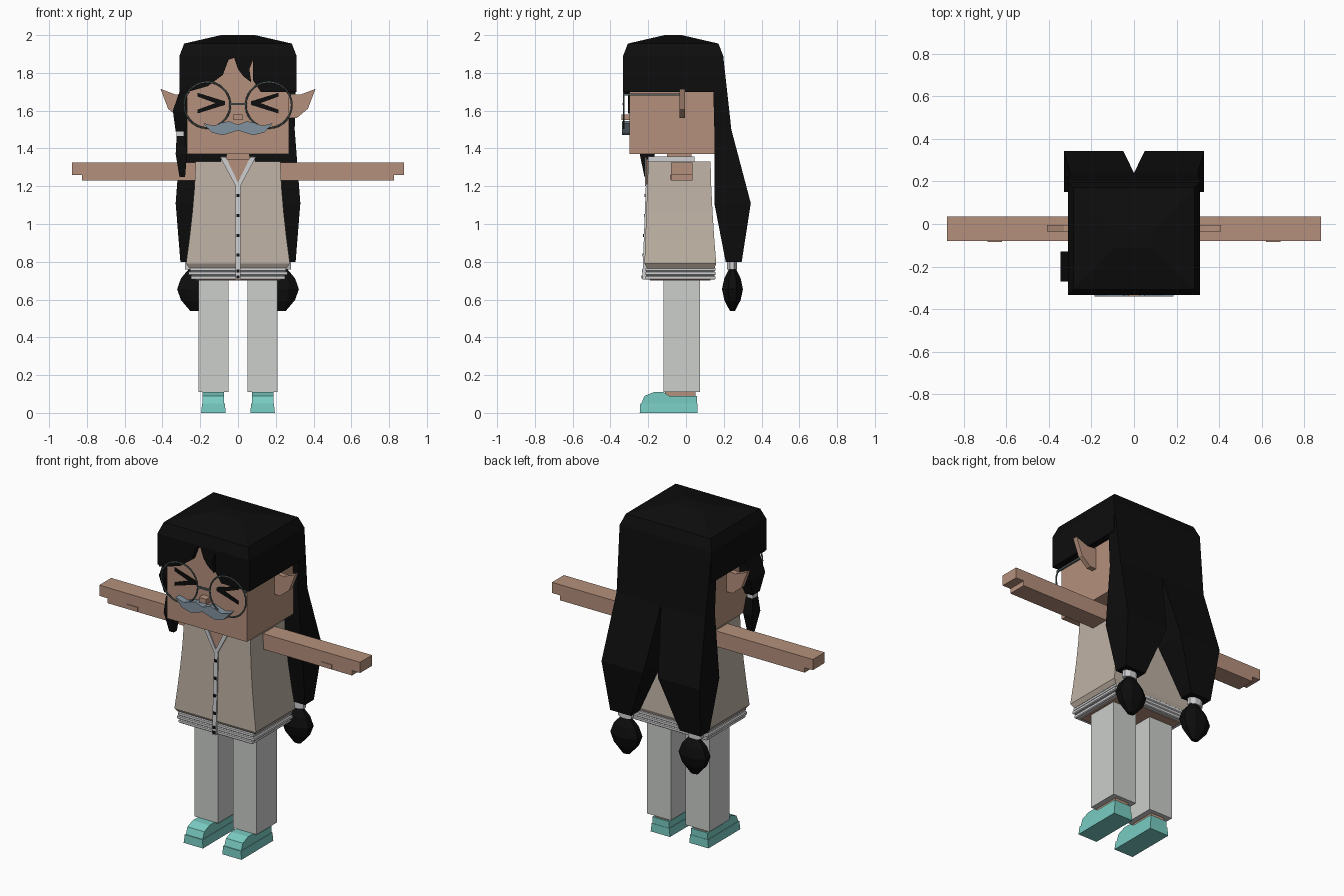
import bpy, bmesh, math
from mathutils import Matrix

if "Cube" in bpy.data.objects:
    bpy.data.objects.remove(bpy.data.objects["Cube"], do_unlink=True)

# Main levels and limits of the figure
TOP, CROWN, BROW, CHIN = 2, 1.89, 1.7, 1.37
SHOULDER, VEST_HEM, HIP, CUFF = 1.33, .79, .7, .11
HEAD_SIDE, FACE, NAPE = .27, -.3, .15
HAIR_SIDE, HAIR_FRONT, HAIR_BACK = .31, -.333, .197


def material(name, red, green, blue):
    mat = bpy.data.materials.new(name)
    mat.use_nodes = True
    mat.diffuse_color = (red, green, blue, 1)
    shader = mat.node_tree.nodes["Principled BSDF"]
    shader.inputs["Base Color"].default_value = mat.diffuse_color
    return mat


skin = material("skin", .46, .28, .2)
black = material("black hair", .004, .004, .004)
beige = material("beige vest", .51, .44, .37)
pale_grey = material("light grey trousers", .6, .62, .6)
teal = material("teal shoe", .19, .6, .54)
blue_grey = material("blue grey moustache", .22, .29, .35)
wire = material("dark wire", .09, .12, .12)
trim = material("pale trim", .63, .63, .65)


# Skin a stack of matching outlines and cap both ends
def skinned(name, mat, outlines):
    bm = bmesh.new()
    rings = [[bm.verts.new(point) for point in outline] for outline in outlines]
    for low, high in zip(rings, rings[1:]):
        for i in range(len(low)):
            bm.faces.new((low[i - 1], low[i], high[i], high[i - 1]))
    bm.faces.new(rings[0])
    bm.faces.new(rings[-1])
    bmesh.ops.recalc_face_normals(bm, faces=bm.faces)
    mesh = bpy.data.meshes.new(name)
    bm.to_mesh(mesh)
    bm.free()
    mesh.materials.append(mat)
    part = bpy.data.objects.new(name, mesh)
    bpy.context.collection.objects.link(part)
    return part


# Rectangular sections, each given as height, x range and y range
def loft(name, mat, sections):
    return skinned(name, mat, [
        [(left, front, z), (right, front, z), (right, back, z), (left, back, z)]
        for z, (left, right), (front, back) in sections])


def box(name, mat, x, y, z):
    return loft(name, mat, [(level, x, y) for level in z])


# Front outline measured from a base height, given depth along y
def plate(name, mat, base, outline, y):
    return skinned(name, mat, [[(x, depth, base + z) for x, z in outline] for depth in y])


# Faceted round form, narrower from front to back
def gem(name, mat, x, y, rings, sides=8):
    turns = [math.tau * (i + .5) / sides for i in range(sides)]
    return skinned(name, mat, [
        [(x + radius * math.cos(a), y + .6 * radius * math.sin(a), z) for a in turns]
        for z, radius in rings])


def both(half):
    return -half, half


def mirrored(part):
    modifier = part.modifiers.new("other side", "MIRROR")
    modifier.use_mirror_merge = False


# Head, neck, nose and moustache
box("head", skin, both(HEAD_SIDE), (FACE, NAPE), (CHIN, CROWN))
box("neck", skin, both(.06), (-.1, .03), (1.3, 1.4))
box("nose", skin, both(.025), (-.342, FACE), (1.55, 1.58))
mirrored(plate("moustache", blue_grey, 1.5,
               [(0, .025), (.05, .045), (.13, .02), (.185, .035),
                (.14, -.015), (.08, -.03), (0, -.005)], (-.34, FACE)))

# Tightly shut eyes, each made of an upper and a lower stroke
for flip, level in ((1, "upper"), (-1, "lower")):
    stroke = [(.07, 0), (.07, .01), (.215, .055), (.215, .035), (.12, 0)]
    mirrored(plate(level + "_eye_strokes", black, 1.64,
                   [(x, z * flip) for x, z in stroke], (FACE - .006, FACE)))

# Pointed ears
mirrored(plate("ears", skin, BROW, [(.26, -.14), (.31, -.14), (.37, -.09), (.41, .015),
                                    (.33, -.015), (.26, -.01)], (-.035, -.005)))

# Round glasses
bpy.ops.mesh.primitive_torus_add(major_radius=.122, minor_radius=.005,
                                 major_segments=28, minor_segments=6)
rims = bpy.context.object
rims.name = "glasses_rims"
rims.data.transform(Matrix.Translation((.163, -.33, 1.63)) @ Matrix.Rotation(math.pi / 2, 4, "X"))
rims.data.materials.append(wire)
bpy.ops.object.shade_smooth_by_angle()
mirrored(rims)
mirrored(box("glasses_temples", wire, (HEAD_SIDE, .28), (HAIR_FRONT, -.02), (BROW - .02, BROW - .01)))
box("glasses_bridge", wire, both(.042), (-.335, -.325), (1.63, 1.64))

# Domed top of the hair, its sides and the parted fringe
loft("hair_cap", black, [(z, both(half), (-.068 - half + .045, -.068 + half - .045))
                         for z, half in ((CROWN, HAIR_SIDE), (1.955, .285), (TOP, .09))])
mirrored(box("side_hair", black, (HEAD_SIDE, HAIR_SIDE), (HAIR_FRONT, HAIR_BACK), (BROW, CROWN)))
plate("fringe", black, BROW,
      [(-.3, CROWN - BROW), (.3, CROWN - BROW), (.3, 0), (.12, 0), (.08, .06), (.08, .17),
       (.06, .12), (.07, .05), (.03, .08), (0, .12), (-.02, .18), (-.05, .17),
       (-.08, .09), (-.16, .03), (-.3, -.01)], (HAIR_FRONT, FACE))

# Back hair parting into two long tails
mirrored(loft("back_hair", black, [
    (CROWN, (0, HAIR_SIDE), (.14, HAIR_BACK)),
    (1.5, (0, .3), (.15, .24)),
    (1.11, (.05, .33), (.15, .343)),
    (.8, (.165, .305), (.21, .295))]))
mirrored(gem("tail_bands", trim, .235, .243, [(.76, .048), (.81, .048)]))
mirrored(gem("tail_tufts", black, .23, .246,
             [(.77 - .23 * i / 4, .025 + .075 * math.sin(math.pi * i / 4)) for i in range(5)]))

# Short tied braid hanging in front of the right ear
loft("front_braid", black, [(BROW, (-.31, -.26), (-.27, -.13)),
                            (1.6, (-.345, -.26), (-.27, -.13)),
                            (1.49, (-.33, -.28), (-.24, -.17))])
box("braid_tie", trim, (-.325, -.285), (-.23, -.18), (1.46, 1.495))
loft("braid_end", black, [(1.465, (-.325, -.28), (-.23, -.18)),
                          (CHIN, (-.33, -.27), (-.245, -.165)),
                          (1.25, (-.31, -.28), (-.22, -.19))])

# Arms with a stepped hand and a small thumb
arm_depth = (-.08, .035)
mirrored(box("arms", skin, (.2, .88), arm_depth, (1.26, 1.325)))
mirrored(box("arm_undersides", skin, (.2, .825), arm_depth, (1.23, 1.26)))
mirrored(box("thumbs", skin, (.62, .69), (-.084, -.05), (1.235, 1.26)))

# Legs, ankles and shoes
mirrored(box("trouser_legs", pale_grey, (.05, .21), (-.12, .075), (CUFF, HIP + .02)))
mirrored(box("ankles", skin, (.085, .175), (-.11, .05), (.06, CUFF)))
mirrored(loft("shoe_soles", teal, [(0, (.065, .195), (-.245, .062)),
                                   (.05, (.07, .19), (-.242, .06))]))
shoe_profile = [(.058, .04), (.058, .09), (-.09, .09), (-.12, CUFF),
                (-.17, CUFF), (-.22, .09), (-.24, .04)]
mirrored(skinned("shoe_uppers", teal,
                 [[(x, y, z) for y, z in shoe_profile] for x in (.073, .187)]))


# The vest flares towards its hem; drop runs from shoulder to hem
def vest_section(drop):
    flare = drop ** 1.5
    return (SHOULDER - (SHOULDER - VEST_HEM) * drop, both(.224 + .051 * flare),
            (-.2 - .02 * drop, .13 + .03 * flare))


def vest_front(z):
    return -.2 - .02 * (SHOULDER - z) / (SHOULDER - VEST_HEM)


steps = 4
loft("vest", beige, [vest_section(i / steps) for i in range(steps + 1)]
     + [(VEST_HEM - .025, both(.257), (-.205, NAPE))])

# Open neck with pale edging and collar
plate("open_neck", skin, 1.2, [(0, 0), (.08, .145), (-.08, .145)], (-.209, -.2))
mirrored(plate("neck_edging", trim, 1.2, [(0, 0), (.012, 0), (.095, .155), (.065, .155), (0, .02)],
               (-.216, -.208)))
collar_height = (SHOULDER - .005, SHOULDER + .028)
mirrored(box("collar_sides", trim, (.06, .09), (-.2, .04), collar_height))
box("collar_back", trim, both(.09), (.02, .045), collar_height)

# Buttoned placket following the front of the vest
loft("placket", trim, [(z, both(.013), (vest_front(z) - .008, vest_front(z) + .02))
                       for z in (HIP + .005, 1.21)])
for z in [1.15 - .105 * i for i in range(4)] + [.75, .72]:
    front = vest_front(z) - .008
    box("button", black, both(.009), (front - .004, front + .004), (z - .008, z + .008))

# Layered shirt hem below the vest
layer = .022
for i, half in enumerate((.25, .262, .255)):
    base = HIP + .005 + layer * i
    loft("shirt_hem", trim, [
        (base + layer * rise, both(half - inset), (-.215 + inset, .155 - inset))
        for rise, inset in ((0, .005), (.2, 0), (.8, 0), (1, .005))])
box("hips", skin, both(.225), (-.19, .13), (HIP, HIP + .02))
